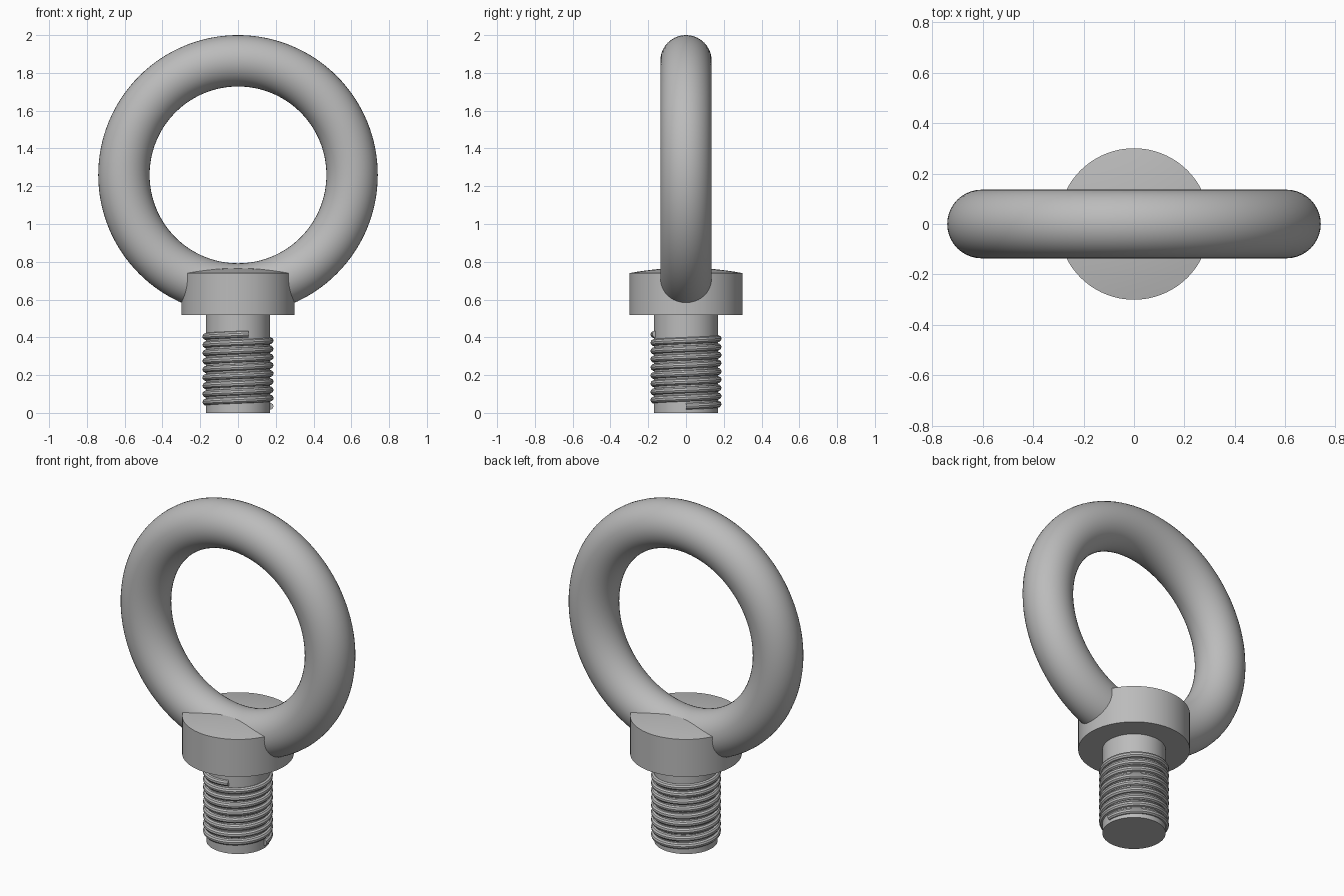
import bpy
from math import cos, sin, pi, radians

default = bpy.data.objects.get("Cube")
if default:
    bpy.data.objects.remove(default, do_unlink=True)

# Plain grey steel
steel = bpy.data.materials.new("grey_steel")
steel.use_nodes = True
steel.diffuse_color = (0.5, 0.5, 0.5, 1)
steel.node_tree.nodes["Principled BSDF"].inputs["Base Color"].default_value = (0.5, 0.5, 0.5, 1)


def select_only(obj):
    bpy.ops.object.select_all(action='DESELECT')
    obj.select_set(True)
    bpy.context.view_layer.objects.active = obj


def finish(obj, name):
    obj.name = name
    obj.data.materials.clear()
    obj.data.materials.append(steel)
    select_only(obj)
    bpy.ops.object.shade_smooth_by_angle(angle=radians(30))


def lathe(name, profile, sides=96):
    """Revolve an (r, z) profile that starts and ends on the axis."""
    verts, rings, faces = [], [], []
    for r, z in profile:
        count = sides if r > 0 else 1
        rings.append([len(verts) + i for i in range(count)])
        for i in range(count):
            a = 2 * pi * i / sides
            verts.append((r * cos(a), r * sin(a), z))
    for low, high in zip(rings, rings[1:]):
        for i in range(sides):
            j = (i + 1) % sides
            if len(low) == 1:
                faces.append((low[0], high[j], high[i]))
            elif len(high) == 1:
                faces.append((low[i], low[j], high[0]))
            else:
                faces.append((low[i], low[j], high[j], high[i]))
    mesh = bpy.data.meshes.new(name)
    mesh.from_pydata(verts, [], faces)
    obj = bpy.data.objects.new(name, mesh)
    bpy.context.collection.objects.link(obj)
    finish(obj, name)


# Lifting ring
bpy.ops.mesh.primitive_torus_add(
    major_radius=0.604, minor_radius=0.136, major_segments=128, minor_segments=40,
    location=(0, 0, 1.26), rotation=(pi / 2, 0, 0))
finish(bpy.context.object, "lifting_ring")

# Collar with a shallow domed top
rim, edge_z, rise = 0.30, 0.74, 0.028
dome = [(rim * (1 - k / 8), edge_z + rise * (1 - (1 - k / 8) ** 2)) for k in range(9)]
lathe("collar", [(0, 0.518), (rim, 0.518)] + dome)

# Plain shank
lathe("shank", [(0, 0), (0.17, 0), (0.17, 0.53), (0, 0.53)])

# Right-handed screw thread wound round the shank
turns, z_start, z_end, steps = 8.8, 0.035, 0.417, 64
curve = bpy.data.curves.new("thread", 'CURVE')
curve.dimensions = '3D'
curve.bevel_depth = 0.018
curve.bevel_resolution = 3
curve.use_fill_caps = True
spline = curve.splines.new('POLY')
total = int(turns * steps)
spline.points.add(total)
for i, point in enumerate(spline.points):
    t = i / total
    a = 2 * pi * turns * t
    point.co = (0.17 * cos(a), 0.17 * sin(a), z_start + (z_end - z_start) * t, 1)
thread = bpy.data.objects.new("thread", curve)
bpy.context.collection.objects.link(thread)
select_only(thread)
bpy.ops.object.convert(target='MESH')
finish(bpy.context.object, "screw_thread")
